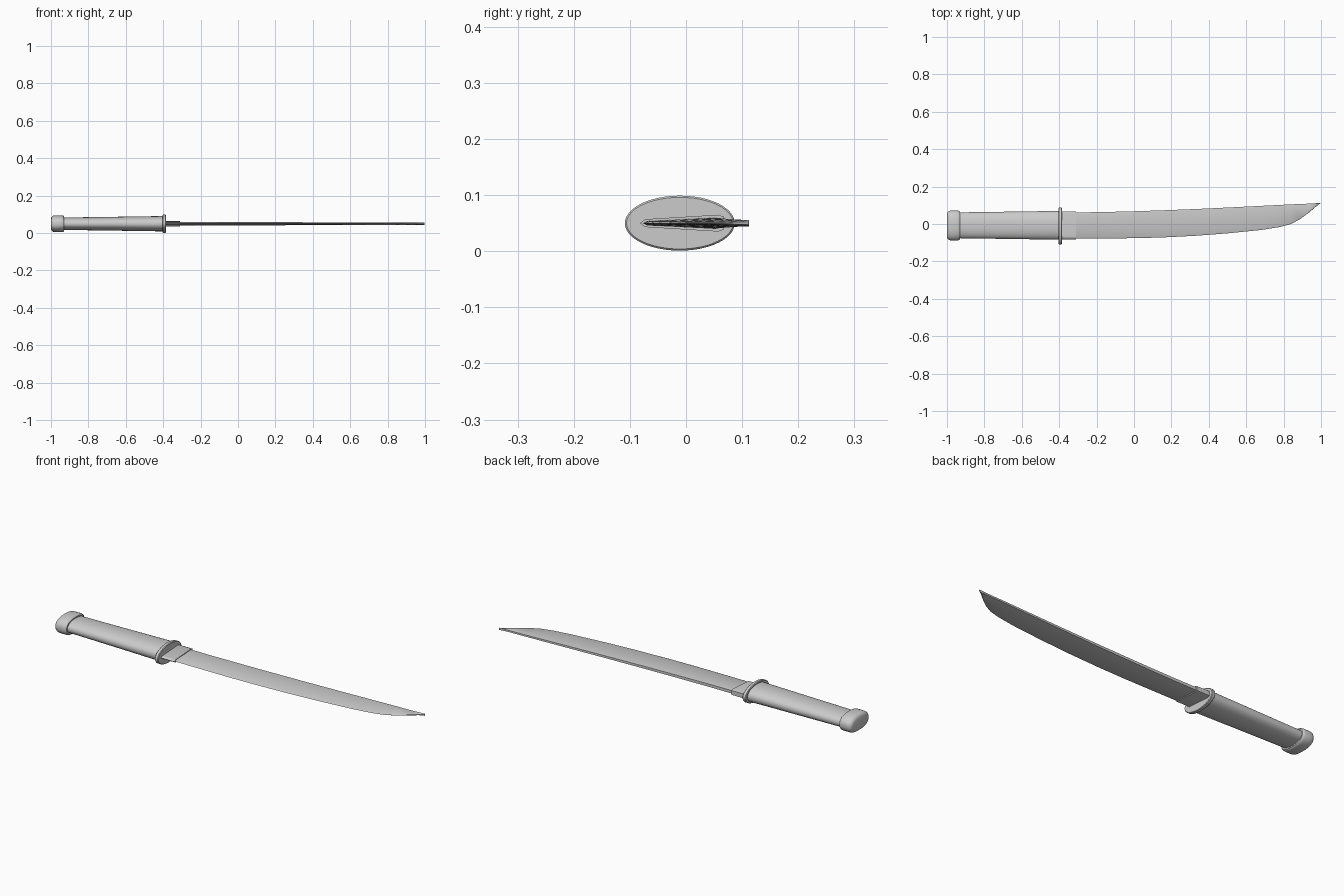
import bpy, math

cube = bpy.data.objects.get("Cube")
if cube:
    bpy.data.objects.remove(cube, do_unlink=True)

grey = bpy.data.materials.new("plain grey")
grey.use_nodes = True
colour = (0.6, 0.6, 0.6, 1)
grey.diffuse_color = colour
grey.node_tree.nodes["Principled BSDF"].inputs["Base Color"].default_value = colour

MID_Z = 0.05


def loft(name, rings, angle):
    """Skin a row of equal-length rings and cap both ends."""
    n = len(rings[0])
    verts = [p for ring in rings for p in ring]
    faces = [list(range(n))[::-1], list(range(len(verts) - n, len(verts)))]
    for r in range(len(rings) - 1):
        for i in range(n):
            j = (i + 1) % n
            faces.append((r * n + i, r * n + j, r * n + n + j, r * n + n + i))
    mesh = bpy.data.meshes.new(name)
    mesh.from_pydata(verts, [], faces)
    mesh.materials.append(grey)
    obj = bpy.data.objects.new(name, mesh)
    bpy.context.collection.objects.link(obj)
    bpy.ops.object.select_all(action="DESELECT")
    obj.select_set(True)
    bpy.context.view_layer.objects.active = obj
    bpy.ops.object.shade_smooth_by_angle(angle=math.radians(angle))
    return obj


def oval(x, cy, ry, rz, power=2.0, n=48):
    """Superellipse ring across the x axis."""
    ring = []
    for i in range(n):
        a = 2 * math.pi * i / n
        c, s = math.cos(a), math.sin(a)
        ring.append((x, cy + ry * math.copysign(abs(c) ** (2 / power), c),
                     MID_Z + rz * math.copysign(abs(s) ** (2 / power), s)))
    return ring


def wedge(x, edge, spine, half, edge_half):
    """Blade section: sharp edge, short bevel, flat cheeks, blunt spine."""
    w = spine - edge
    shape = [(0, 0), (0.06, -edge_half), (0.93, -half), (1, -half * 0.75),
             (1, half * 0.75), (0.93, half), (0.06, edge_half)]
    return [(x, edge + w * t, MID_Z + h) for t, h in shape]


# Pommel with rounded rims
loft("pommel", [oval(x, -0.008, 0.08 - d, 0.045 - d, 2.4) for x, d in [
    (-1.0, 0.016), (-0.996, 0.008), (-0.988, 0.002), (-0.978, 0),
    (-0.942, 0), (-0.934, 0.002), (-0.93, 0.006)]], 40)

# Grip, swelling slightly toward the guard
loft("grip", [oval(x, -0.007, ry, rz, 2.2) for x, ry, rz in [
    (-0.94, 0.069, 0.033), (-0.66, 0.073, 0.037), (-0.395, 0.077, 0.041)]], 40)

# Oval guard with softened rims
loft("guard", [oval(x, -0.011, 0.098 - d, 0.049 - d) for x, d in [
    (-0.404, 0.003), (-0.401, 0), (-0.388, 0), (-0.385, 0.003)]], 40)

# Collar where the blade leaves the guard
loft("blade_collar", [wedge(x, -0.082, 0.068, 0.015, 0.007)
                      for x in (-0.39, -0.31)], 25)

# Blade: x, cutting edge y, spine y
outline = [(-0.39, -0.077, 0.062), (-0.2, -0.077, 0.063), (0, -0.076, 0.068),
           (0.15, -0.072, 0.073), (0.33, -0.063, 0.08), (0.5, -0.05, 0.088),
           (0.68, -0.032, 0.097), (0.78, -0.016, 0.102), (0.84, 0, 0.105),
           (0.89, 0.027, 0.107), (0.94, 0.065, 0.109), (0.975, 0.095, 0.111),
           (0.998, 0.111, 0.1125)]
rings = []
for x, edge, spine in outline:
    t = (x + 0.39) / 1.39
    half = 0.0105 - 0.005 * t
    rings.append(wedge(x, edge, spine, half, half * 0.4))
loft("blade", rings, 25)
